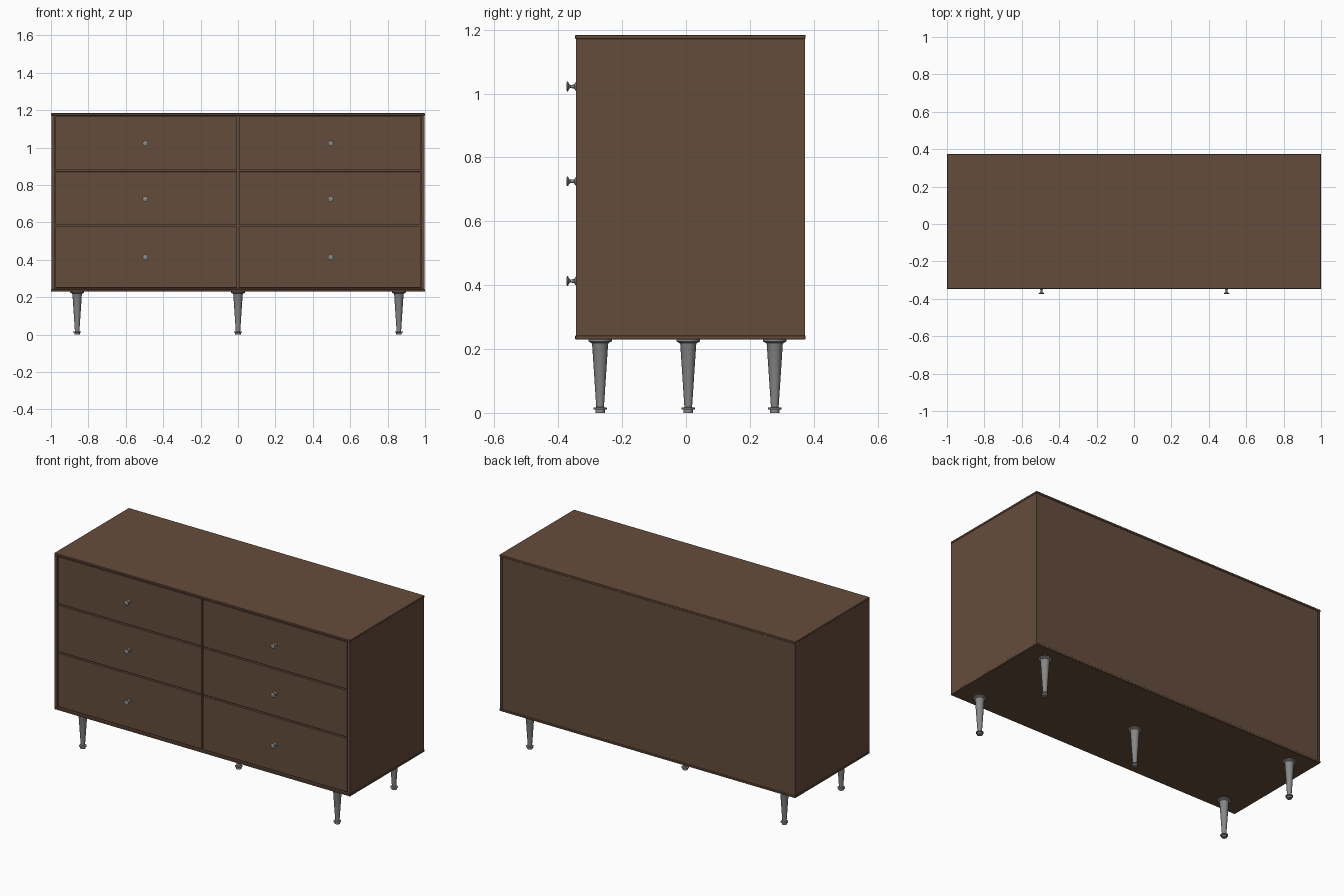
import bpy
import bmesh
import math
from mathutils import Matrix

cube = bpy.data.objects.get("Cube")
if cube:
    bpy.data.objects.remove(cube, do_unlink=True)


def material(name, rgb, metallic=0.0):
    mat = bpy.data.materials.new(name)
    mat.use_nodes = True
    mat.diffuse_color = (*rgb, 1)
    mat.node_tree.nodes["Principled BSDF"].inputs["Base Color"].default_value = (*rgb, 1)
    return mat


WOOD = material("walnut wood", (0.13, 0.073, 0.046))
METAL = material("grey metal", (0.25, 0.25, 0.25))


def add_object(name, bm, mat):
    mesh = bpy.data.meshes.new(name)
    bm.to_mesh(mesh)
    bm.free()
    mesh.materials.append(mat)
    obj = bpy.data.objects.new(name, mesh)
    bpy.context.collection.objects.link(obj)
    return obj


def box(name, x, y, z, bevel=0.0):
    """Box spanning the (low, high) pairs on each axis."""
    bm = bmesh.new()
    bmesh.ops.create_cube(bm, size=1)
    for v in bm.verts:
        for axis, span in enumerate((x, y, z)):
            v.co[axis] = span[0] if v.co[axis] < 0 else span[1]
    if bevel:
        bmesh.ops.bevel(bm, geom=bm.edges[:], offset=bevel, segments=1, affect='EDGES')
    return add_object(name, bm, WOOD)


def turned(name, profile, location, tilt=0.0, sides=24):
    """Lathe a (radius, height) profile around its own z axis."""
    bm = bmesh.new()
    rings = []
    for r, h in profile:
        rings.append([bm.verts.new((r * math.cos(math.tau * i / sides),
                                    r * math.sin(math.tau * i / sides), h))
                      for i in range(sides)])
    for low, high in zip(rings, rings[1:]):
        for i in range(sides):
            j = (i + 1) % sides
            bm.faces.new((low[i], low[j], high[j], high[i]))
    bm.faces.new(rings[0][::-1])
    bm.faces.new(rings[-1])
    bmesh.ops.transform(bm, matrix=Matrix.Rotation(tilt, 4, 'X'), verts=bm.verts)
    obj = add_object(name, bm, METAL)
    obj.location = location
    bpy.ops.object.select_all(action='DESELECT')
    obj.select_set(True)
    bpy.context.view_layer.objects.active = obj
    bpy.ops.object.shade_smooth_by_angle(angle=math.radians(35))
    return obj


FRONT, BACK = -0.347, 0.374
BOTTOM, TOP = 0.23, 1.184
THICK = 0.013

# Case
box("top_panel", (-1, 1), (FRONT, BACK), (TOP - THICK, TOP), 0.002)
box("bottom_panel", (-1, 1), (FRONT, BACK), (BOTTOM, BOTTOM + THICK), 0.002)
for side, sign in (("left", 1), ("right", -1)):
    span = sorted((sign * 0.998, sign * 0.982))
    box(side + "_side_panel", span, (FRONT + 0.002, BACK - 0.002),
        (BOTTOM + THICK, TOP - THICK))
box("back_panel", (-0.982, 0.982), (BACK - 0.02, BACK - 0.004),
    (BOTTOM + THICK, TOP - THICK))
box("inner_carcass", (-0.982, 0.982), (FRONT + 0.02, BACK - 0.02),
    (BOTTOM + THICK, TOP - THICK))

# Drawers and knobs
KNOB = ((0.013, 0), (0.012, 0.003), (0.006, 0.006), (0.005, 0.018),
        (0.009, 0.023), (0.015, 0.025), (0.015, 0.028), (0.012, 0.030))
ROWS = (("lower", 0.25, 0.578, 0.413), ("middle", 0.586, 0.871, 0.725),
        ("upper", 0.879, 1.167, 1.022))
for side, sign in (("left", 1), ("right", -1)):
    for row, low, high, knob_z in ROWS:
        name = f"{row}_{side}_drawer"
        box(name, sorted((sign * 0.005, sign * 0.977)),
            (FRONT + 0.003, FRONT + 0.022), (low, high), 0.001)
        turned(name + "_knob", KNOB, (sign * 0.495, FRONT + 0.003, knob_z),
               math.radians(90))

# Legs
LEG = ((0.015, 0), (0.015, 0.010), (0.021, 0.011), (0.021, 0.016),
       (0.012, 0.018), (0.025, 0.214), (0.027, 0.219), (0.037, 0.224), (0.037, BOTTOM))
turned("centre_leg", LEG, (0, 0.007, 0))
for side, x in (("left", 0.86), ("right", -0.86)):
    for end, y in (("front", -0.269), ("back", 0.278)):
        turned(f"{end}_{side}_leg", LEG, (x, y, 0))
